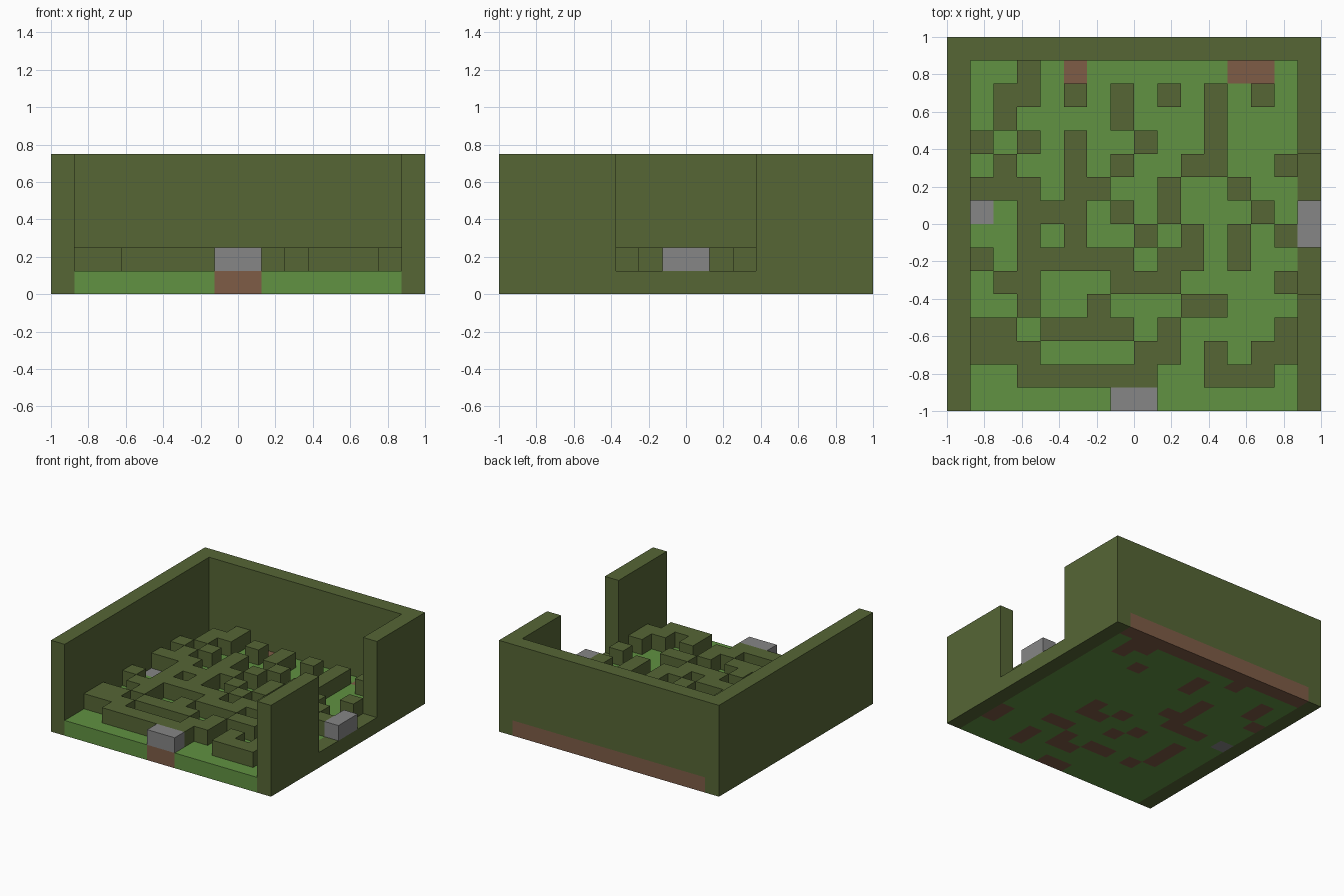
import bpy, bmesh

if "Cube" in bpy.data.objects:
    bpy.data.objects.remove(bpy.data.objects["Cube"])

U = 0.125  # edge of one block

# Plan, back row first, left to right along x:
# . grass  d bare soil  h hedge on grass  H hedge on soil  s paving stone
# S stone block on soil  o stone block on sill  f sill  W wall  D wall on soil
PLAN = [
    "WDDDDDDDDDDDDDDW",
    "W..h.d......dd.W",
    "W.Hh.h.H.h.h.H.W",
    "W.H....H...H...W",
    "WH.h.H..h..h...W",
    "W.h..H.h..hh..hf",
    "Whhh.HH..h..h..f",
    "Ws.HHH.h.h...h.o",
    "W..h.h..H.H.h.ho",
    "Wh.HhhHh.HH.h..f",
    "W.hH...Hhh....hf",
    "W..H..h...HH...W",
    "Whh.HhHH.H....HW",
    "Whhh....HH.H.hHW",
    "W..hhhhhh..Hhh.W",
    "W......SS......W",
]


def material(name, color):
    m = bpy.data.materials.new(name)
    m.use_nodes = True
    m.diffuse_color = (*color, 1)
    m.node_tree.nodes["Principled BSDF"].inputs["Base Color"].default_value = (*color, 1)
    return m


LEAF = material("hedge green", (0.093, 0.133, 0.036))
GRASS = material("grass green", (0.119, 0.287, 0.054))
SOIL = material("soil brown", (0.209, 0.107, 0.061))
STONE = material("stone grey", (0.238, 0.238, 0.238))


def blocks(name, kinds, low, high, mat):
    """Raise every plan cell of the given kinds, leaving out shared inner sides."""
    cells = {(c, r) for r, row in enumerate(PLAN) for c, k in enumerate(row) if k in kinds}
    bm = bmesh.new()

    def face(points):
        bm.faces.new([bm.verts.new((x * U - 1, 1 - y * U, z * U)) for x, y, z in points])

    for c, r in sorted(cells):
        ring = [(c, r), (c, r + 1), (c + 1, r + 1), (c + 1, r)]
        face([(x, y, high) for x, y in ring])
        face([(x, y, low) for x, y in reversed(ring)])
        steps = [(-1, 0), (0, 1), (1, 0), (0, -1)]
        for i, (dx, dy) in enumerate(steps):
            if (c + dx, r + dy) not in cells:
                a, b = ring[i], ring[(i + 1) % 4]
                face([(*a, low), (*b, low), (*b, high), (*a, high)])
    bmesh.ops.remove_doubles(bm, verts=bm.verts, dist=0.001)
    mesh = bpy.data.meshes.new(name)
    bm.to_mesh(mesh)
    bm.free()
    mesh.materials.append(mat)
    obj = bpy.data.objects.new(name, mesh)
    bpy.context.collection.objects.link(obj)


# Ground layer
blocks("grass_floor", ".h", 0, 1, GRASS)
blocks("soil_floor", "dHSD", 0, 1, SOIL)
blocks("paving_stone", "s", 0, 1, STONE)
blocks("side_sill", "fo", 0, 1, LEAF)

# Maze and entrance blocks
blocks("maze_hedges", "hH", 1, 2, LEAF)
blocks("entrance_stones", "So", 1, 2, STONE)

# Outer walls: side walls reach the ground, the back wall stands on soil
blocks("wall_foot", "W", 0, 1, LEAF)
blocks("outer_wall", "WD", 1, 6, LEAF)
